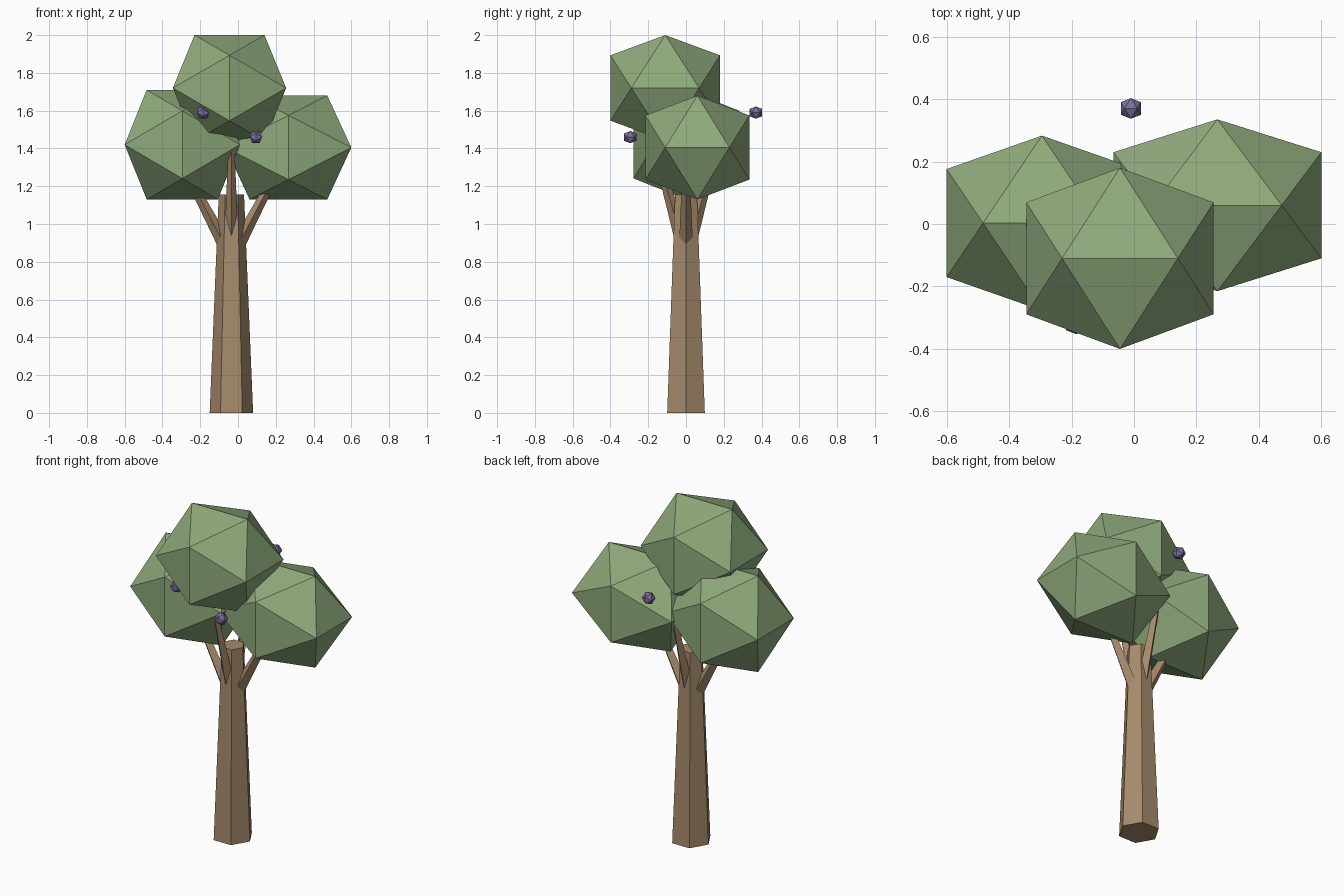
import bpy, bmesh, math
from mathutils import Vector

if "Cube" in bpy.data.objects:
    bpy.data.objects.remove(bpy.data.objects["Cube"])


def material(name, rgb):
    # 8-bit sRGB to linear
    lin = [((c / 255 + 0.055) / 1.055) ** 2.4 for c in rgb]
    m = bpy.data.materials.new(name)
    m.diffuse_color = (*lin, 1)
    m.use_nodes = True
    m.node_tree.nodes["Principled BSDF"].inputs["Base Color"].default_value = m.diffuse_color
    return m


BARK = material("bark brown", (166, 139, 108))
LEAF = material("leaf green", (143, 170, 123))
BERRY = material("berry purple", (125, 112, 158))


def finish(name, bm, mat):
    bmesh.ops.recalc_face_normals(bm, faces=bm.faces)
    mesh = bpy.data.meshes.new(name)
    bm.to_mesh(mesh)
    bm.free()
    mesh.materials.append(mat)
    obj = bpy.data.objects.new(name, mesh)
    bpy.context.collection.objects.link(obj)
    return obj


def tapered_prism(name, p0, r0, p1, r1, sides, out, mat):
    """Tapered prism from p0 to p1 with one corner pointing along out."""
    p0, p1 = Vector(p0), Vector(p1)
    axis = (p1 - p0).normalized()
    side = axis.cross(Vector(out)).normalized()
    u = side.cross(axis)
    bm = bmesh.new()
    rings = []
    for p, r in ((p0, r0), (p1, r1)):
        angles = [2 * math.pi * i / sides for i in range(sides)]
        rings.append([bm.verts.new(p + r * (u * math.cos(a) + side * math.sin(a)))
                      for a in angles])
    for i in range(sides):
        j = (i + 1) % sides
        bm.faces.new((rings[0][i], rings[0][j], rings[1][j], rings[1][i]))
    for ring in rings:
        bm.faces.new(ring)
    return finish(name, bm, mat)


def icosahedron(name, centre, half, mat):
    """Edge-up icosahedron filling the box centre +- half."""
    g = (math.sqrt(5) - 1) / 2
    bm = bmesh.new()
    for s in (-1, 1):
        for t in (-1, 1):
            for p in ((s * g, 0, t), (0, s, t * g), (s, t * g, 0)):
                bm.verts.new([c + h * v for c, h, v in zip(centre, half, p)])
    bmesh.ops.convex_hull(bm, input=bm.verts)
    return finish(name, bm, mat)


# Trunk
CX = -0.035
tapered_prism("trunk", (CX, 0, 0), 0.115, (CX, 0, 1.155), 0.067, 6, (1, 0, 0), BARK)

# Branches: wide pair along x, steep pair along y
for s, label in ((-1, "left"), (1, "right")):
    tapered_prism(f"{label}_branch", (CX + s * 0.02, 0, 0.86), 0.038,
                  (CX + s * 0.285, 0, 1.36), 0.016, 4, (s, 0, 0), BARK)
for s, label in ((-1, "front"), (1, "back")):
    tapered_prism(f"{label}_branch", (CX, s * 0.008, 0.86), 0.038,
                  (CX, s * 0.17, 1.43), 0.016, 4, (0, s, 0), BARK)

# Foliage
icosahedron("top_foliage", (-0.045, -0.11, 1.72), (0.30, 0.29, 0.28), LEAF)
icosahedron("left_foliage", (-0.295, 0.003, 1.42), (0.305, 0.28, 0.29), LEAF)
icosahedron("right_foliage", (0.267, 0.06, 1.405), (0.333, 0.275, 0.275), LEAF)

# Berries
for i, c in enumerate(((-0.185, -0.32, 1.59), (0.095, -0.295, 1.46), (-0.01, 0.37, 1.59))):
    icosahedron(f"berry_{i + 1}", c, (0.032, 0.033, 0.032), BERRY)
